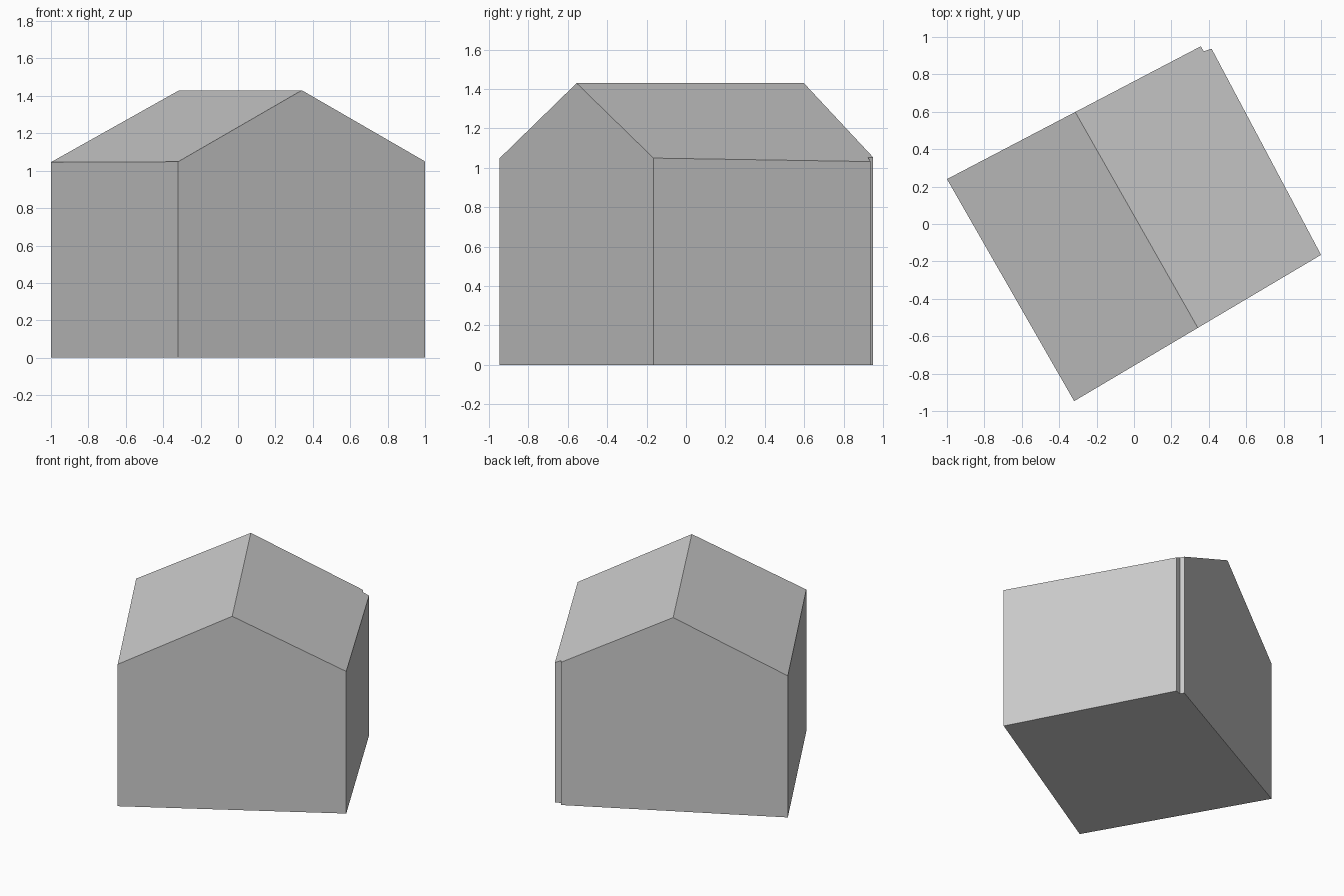
import bpy
import bmesh
from mathutils import Vector

cube = bpy.data.objects.get("Cube")
if cube:
    bpy.data.objects.remove(cube, do_unlink=True)

RIDGE_HEIGHT = 1.43
ROOF_SLOPE = 0.497
ridge_back = Vector((-0.315, 0.6, 0))
ridge_front = Vector((0.34, -0.553, 0))
across = (ridge_front - ridge_back).cross(Vector((0, 0, 1))).normalized()

# Turned footprint with a small notch beside the back corner
footprint = [(-1, 0.24), (-0.32, -0.947), (1, -0.165),
             (0.415, 0.937), (0.373, 0.923), (0.357, 0.95)]

bm = bmesh.new()
floor = bm.faces.new([bm.verts.new((x, y, 0)) for x, y in footprint])

# Walls, raised from the footprint
raised = bmesh.ops.extrude_face_region(bm, geom=[floor], use_keep_orig=True)
top = [v for v in raised["geom"] if isinstance(v, bmesh.types.BMVert)]
bmesh.ops.translate(bm, verts=top, vec=(0, 0, 1))

# Ridge line, cut through the upper face only
roof = [f for f in bm.faces if all(v.co.z > 0.5 for v in f.verts)]
geom = roof + list({e for f in roof for e in f.edges}) + top
bmesh.ops.bisect_plane(bm, geom=geom, plane_co=ridge_back, plane_no=across)

# Both roof slopes fall away from the ridge
for v in bm.verts:
    if v.co.z > 0.5:
        v.co.z = RIDGE_HEIGHT - ROOF_SLOPE * abs((v.co - ridge_back).dot(across))
bmesh.ops.recalc_face_normals(bm, faces=bm.faces)

mesh = bpy.data.meshes.new("house_body")
bm.to_mesh(mesh)
bm.free()
house = bpy.data.objects.new("house_body", mesh)
bpy.context.collection.objects.link(house)

# Plain grey finish
grey = bpy.data.materials.new("plain_grey")
grey.use_nodes = True
colour = (0.6, 0.6, 0.6, 1)
grey.diffuse_color = colour
grey.node_tree.nodes["Principled BSDF"].inputs["Base Color"].default_value = colour
mesh.materials.append(grey)
